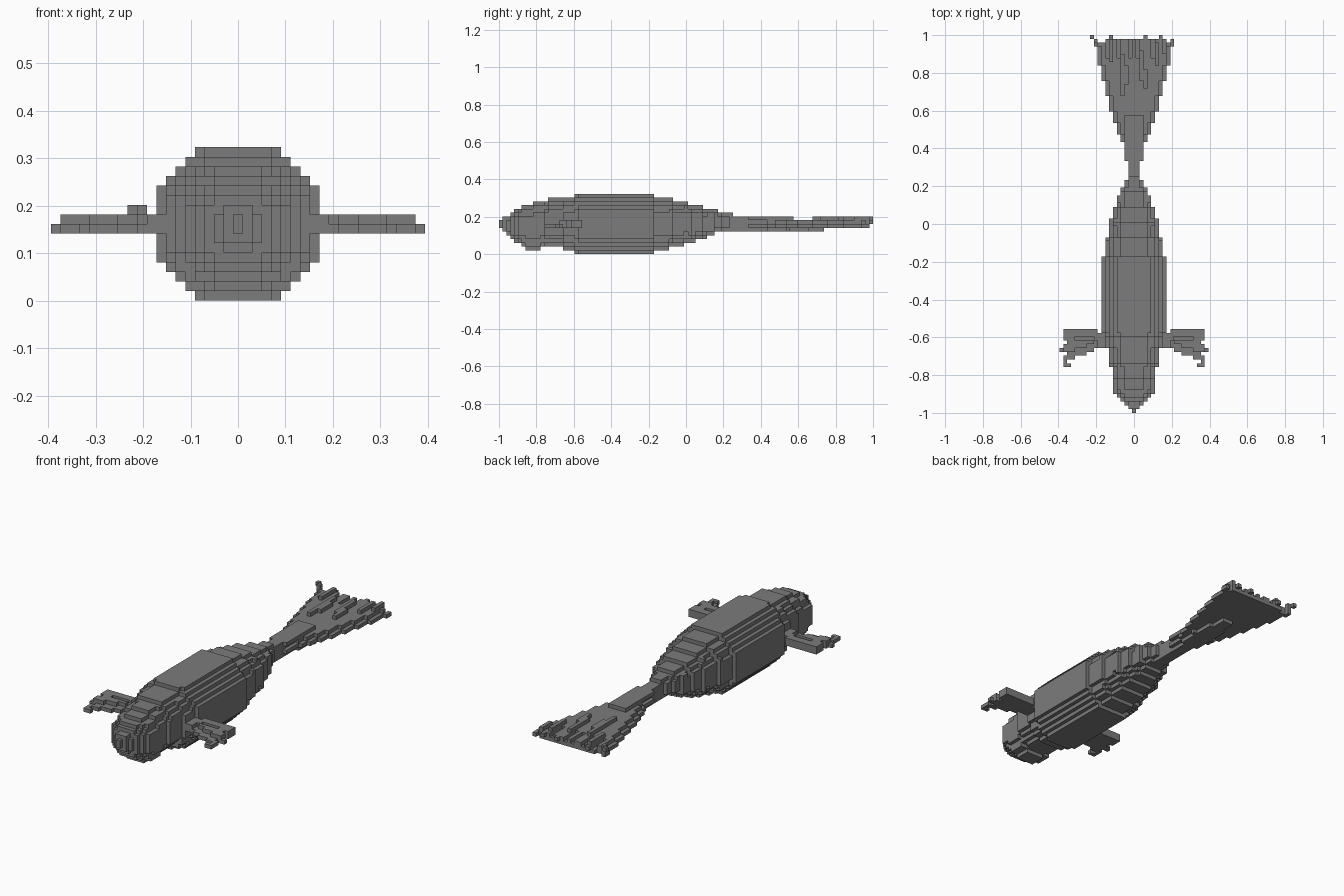
import bpy
import bmesh

if "Cube" in bpy.data.objects:
    bpy.data.objects.remove(bpy.data.objects["Cube"], do_unlink=True)

N = 99            # cells along the length
V = 2 / N         # cell size

grey = bpy.data.materials.new("seal grey")
grey.use_nodes = True
COLOUR = (0.2, 0.2, 0.2, 1)
grey.diffuse_color = COLOUR
grey.node_tree.nodes["Principled BSDF"].inputs["Base Color"].default_value = COLOUR


def y_of(j):
    return -1 + (j + 0.5) * V


def sample(table, y):
    """Linear interpolation of rows (y, a, b, ...)."""
    for p, q in zip(table, table[1:]):
        if y <= q[0]:
            t = max(0, (y - p[0]) / (q[0] - p[0]))
            return [a + (b - a) * t for a, b in zip(p[1:], q[1:])]
    return list(table[-1][1:])


def build(name, cells, solid):
    """Make block faces wherever a cell touches empty space."""
    bm = bmesh.new()
    verts = {}

    def vert(c):
        if c not in verts:
            verts[c] = bm.verts.new(((c[0] - 0.5) * V, -1 + c[1] * V, c[2] * V))
        return verts[c]

    for cell in sorted(cells):
        for axis in range(3):
            for side in (0, 1):
                near = list(cell)
                near[axis] += 2 * side - 1
                if tuple(near) in solid:
                    continue
                corners = []
                for a, b in ((0, 0), (1, 0), (1, 1), (0, 1)):
                    c = list(cell)
                    c[axis] += side
                    c[(axis + 1) % 3] += a
                    c[(axis + 2) % 3] += b
                    corners.append(vert(tuple(c)))
                bm.faces.new(corners if side else corners[::-1])
    mesh = bpy.data.meshes.new(name)
    bm.to_mesh(mesh)
    bm.free()
    mesh.materials.append(grey)
    obj = bpy.data.objects.new(name, mesh)
    bpy.context.collection.objects.link(obj)


# Body: rounded cross-sections along y (y, half width, bottom, top)
BODY = [(-1, .01, .14, .18), (-.96, .04, .11, .20), (-.9, .11, .06, .25),
        (-.84, .11, .02, .26), (-.79, .11, .02, .28), (-.76, .12, .05, .29),
        (-.7, .13, .04, .30), (-.62, .15, .02, .31), (-.56, .17, .0, .323),
        (-.21, .17, .0, .323), (-.13, .15, .02, .305), (-.02, .135, .05, .28),
        (.07, .11, .08, .26), (.17, .07, .115, .235), (.25, .03, .12, .21)]
body = set()
for j in range(62):
    half, low, high = sample(BODY, y_of(j))
    w = max(0, round(half / V - 0.5)) + 0.5
    low, high = round(low / V), round(high / V)
    mid, h = (low + high) / 2, (high - low) / 2
    for i in range(-9, 10):
        for k in range(low, high):
            if (abs(i) / w) ** 2.5 + (abs(k + 0.5 - mid) / h) ** 2.5 <= 1.005:
                body.add((i, j, k))

# Tail fan: wide thin layers, thicker towards the middle of its root
TAIL = [(.24, .03), (.3, .035), (.4, .05), (.5, .09), (.6, .125),
        (.75, .16), (.88, .19), (.98, .21)]
SLOTS = (-7, -4, -1, 1, 5)
tail = set()
for j in range(61, N - 1):
    y = y_of(j)
    n = round(sample(TAIL, y)[0] / V - 0.5)
    for i in range(-n, n + 1):
        tail.add((i, j, 7))
        if abs(i) < max(n, 2) and not (i in SLOTS and j > 92):
            tail.add((i, j, 8))
        if y < .73 and abs(i) <= max(1, n - 1) * min(1, (.78 - y) / .3):
            tail.add((i, j, 6))
        if y < .58 and abs(i) <= min(n, 2):
            tail.add((i, j, 9))
# Raised rays and ragged tips
for i, start, end in ((-3, 83, 94), (-2, 86, 91), (2, 87, 95), (3, 85, 90),
                      (-6, 92, 98), (6, 91, 97), (8, 94, 98)):
    tail |= {(i, j, 9) for j in range(start, end)}
tail |= {(i, N - 1, 8) for i in (-6, 3, 7)}
tail |= {(-11, N - 1, 9), (-10, N - 2, 9), (-10, N - 2, 8)}
tail -= {(i, N - 2, k) for i in (-9, -8, 9) for k in (7, 8)}

# Flippers: fans with three finger tips (distance out: rear and front cell)
flipper = set()
for i in range(6, 19):
    rear = 21 if i > 9 else 20
    front = 17 - max(0, (i - 8)) * 4 // 10
    for j in range(front, rear + 1):
        flipper.add((i, j, 7))
        if front + 1 < j or i < 10:
            flipper.add((i, j, 8))
flipper |= {(19, 16, 7)}
flipper |= {(i, 12, 7) for i in (17, 18)}
flipper -= {(18, j, k) for j in (15, 18) for k in (7, 8)}
flipper -= {(i, 19, 8) for i in range(11, 16)}
left = flipper - body
right = {(-i, j, k) for i, j, k in flipper} - body

solid = body | tail | left | right
build("body", body, solid)
build("tail_fan", tail - body, solid)
build("left_flipper", left, solid)
build("right_flipper", right, solid)
